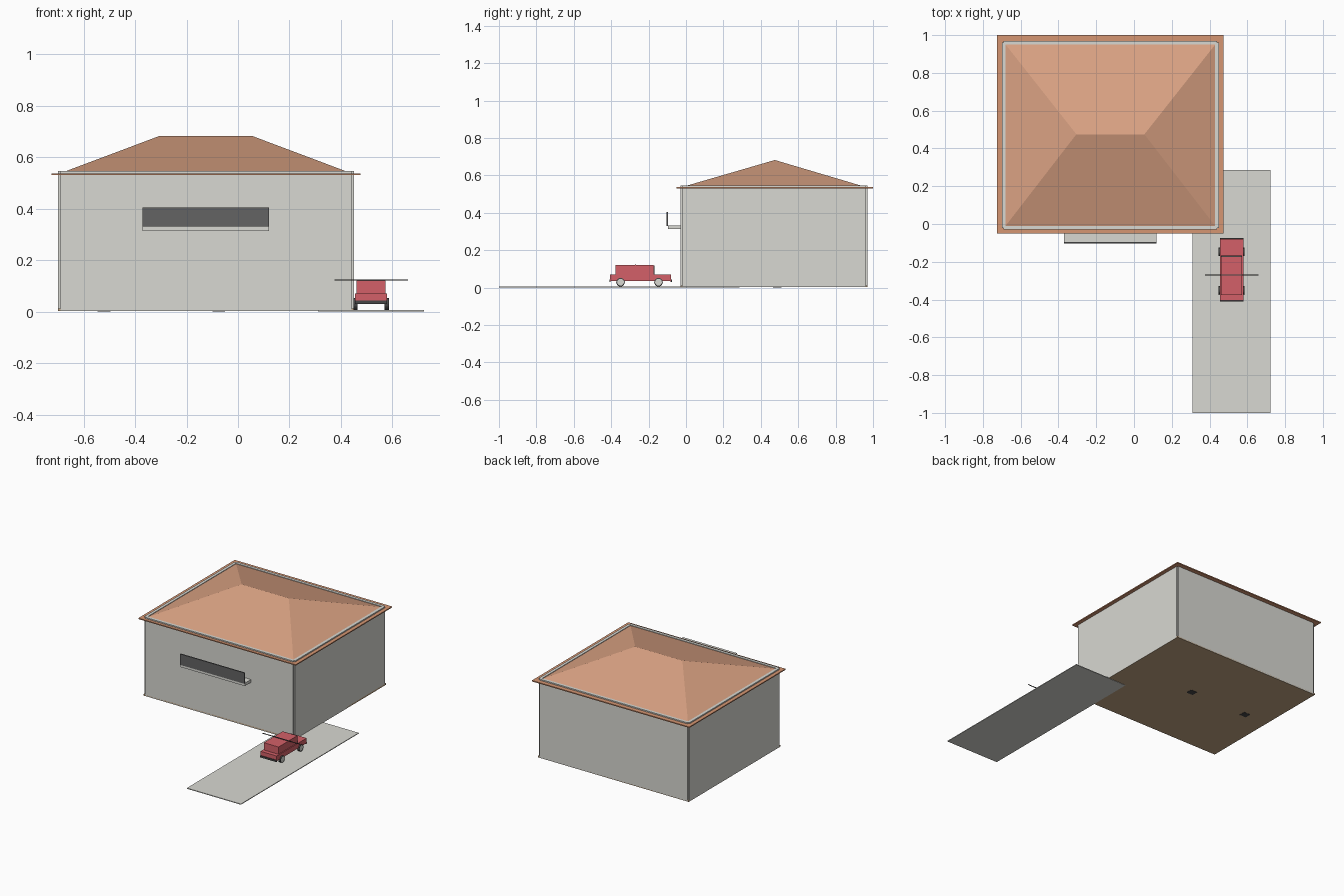
import bpy
import bmesh
from mathutils import Matrix

cube = bpy.data.objects.get("Cube")
if cube:
    bpy.data.objects.remove(cube, do_unlink=True)


def material(name, rgb):
    """Flat material from 0-255 display values."""
    lin = [((c / 255 + 0.055) / 1.055) ** 2.4 for c in rgb]
    mat = bpy.data.materials.new(name)
    mat.use_nodes = True
    mat.diffuse_color = (*lin, 1)
    mat.node_tree.nodes["Principled BSDF"].inputs["Base Color"].default_value = (*lin, 1)
    return mat


plaster = material("pale plaster", (216, 216, 210))
tile = material("roof tile", (218, 162, 131))
terracotta = material("eave terracotta", (214, 150, 114))
wood = material("floor tan", (196, 166, 131))
charcoal = material("charcoal", (99, 99, 99))
red = material("car red", (211, 96, 104))
rubber = material("tyre rubber", (70, 70, 70))


def finish(name, bm, *mats):
    bmesh.ops.recalc_face_normals(bm, faces=bm.faces)
    mesh = bpy.data.meshes.new(name)
    bm.to_mesh(mesh)
    bm.free()
    for mat in mats:
        mesh.materials.append(mat)
    obj = bpy.data.objects.new(name, mesh)
    bpy.context.collection.objects.link(obj)
    return obj


def box(name, xs, ys, zs, mat):
    """Box given by its lower and upper limits on each axis."""
    bm = bmesh.new()
    bmesh.ops.create_cube(bm, size=1)
    for v in bm.verts:
        v.co = [lim[0] if c < 0 else lim[1] for c, lim in zip(v.co, (xs, ys, zs))]
    return finish(name, bm, mat)


def wheel(name, x, y):
    """Axle-aligned tyre with inset pale hub faces."""
    bm = bmesh.new()
    bmesh.ops.create_cone(bm, cap_ends=True, segments=20, radius1=0.023,
                          radius2=0.023, depth=0.016)
    caps = [f for f in bm.faces if len(f.verts) > 4]
    bmesh.ops.inset_individual(bm, faces=caps, thickness=0.005)
    for f in caps:
        f.material_index = 1
    bm.transform(Matrix.Translation((x, y, 0.029)) @ Matrix.Rotation(1.5708, 4, 'Y'))
    return finish(name, bm, rubber, plaster)


# House footprint
X0, X1, Y0, Y1 = -0.70, 0.45, -0.03, 0.97
THICK, NOTCH = 0.02, 0.01
WALL_Z = (0.003, 0.545)

# Four walls that leave a small notch at each corner
long_x = (X0 + NOTCH, X1 - NOTCH)
long_y = (Y0 + NOTCH, Y1 - NOTCH)
box("front_wall", long_x, (Y0, Y0 + THICK), WALL_Z, plaster)
box("back_wall", long_x, (Y1 - THICK, Y1), WALL_Z, plaster)
box("right_wall", (X0, X0 + THICK), long_y, WALL_Z, plaster)
box("left_wall", (X1 - THICK, X1), long_y, WALL_Z, plaster)

# Floor with two small dark plates below
box("floor", (X0, X1), (Y0, Y1), (0.002, 0.012), wood)
for side, x in (("left", -0.075), ("right", -0.52)):
    box(side + "_floor_plate", (x - 0.025, x + 0.025), (0.465, 0.51),
        (0.0005, 0.003), rubber)

# Eave slab
box("eave", (-0.725, 0.475), (-0.05, 1.0), (0.53, 0.537), terracotta)

# Hip roof inside the wall tops: the upper end edges close into a ridge
bm = bmesh.new()
bmesh.ops.create_cube(bm, size=1)
for v in bm.verts:
    right, back, top = (c > 0 for c in v.co)
    if top:
        v.co = (0.055 if right else -0.305, 0.475, 0.682)
    else:
        v.co = (X1 - THICK if right else X0 + THICK,
                Y1 - THICK if back else Y0 + THICK, 0.541)
bmesh.ops.remove_doubles(bm, verts=bm.verts, dist=0.0001)
finish("hip_roof", bm, tile)

# Balcony
box("balcony_slab", (-0.37, 0.12), (-0.097, Y0), (0.312, 0.332), plaster)
box("balcony_railing", (-0.37, 0.12), (-0.103, -0.095), (0.33, 0.405), charcoal)

# Driveway
box("driveway", (0.31, 0.722), (-1.0, 0.285), (0.0, 0.005), plaster)

# Car
CX = 0.517


def car_box(name, half, ys, zs, mat):
    return box(name, (CX - half, CX + half), ys, zs, mat)


car_box("car_body", 0.062, (-0.405, -0.08), (0.035, 0.07), red)
car_box("car_cabin", 0.056, (-0.377, -0.175), (0.07, 0.12), red)
car_box("car_windscreen", 0.056, (-0.175, -0.168), (0.07, 0.118), rubber)
car_box("front_bumper", 0.062, (-0.41, -0.403), (0.03, 0.042), rubber)
car_box("rear_bumper", 0.062, (-0.082, -0.075), (0.03, 0.042), rubber)
box("roof_rod", (0.375, 0.66), (-0.272, -0.268), (0.12, 0.124), rubber)
for side, sign in (("left", 1), ("right", -1)):
    for end, y in (("front", -0.35), ("rear", -0.147)):
        wheel(f"{end}_{side}_wheel", CX + sign * 0.061, y)
